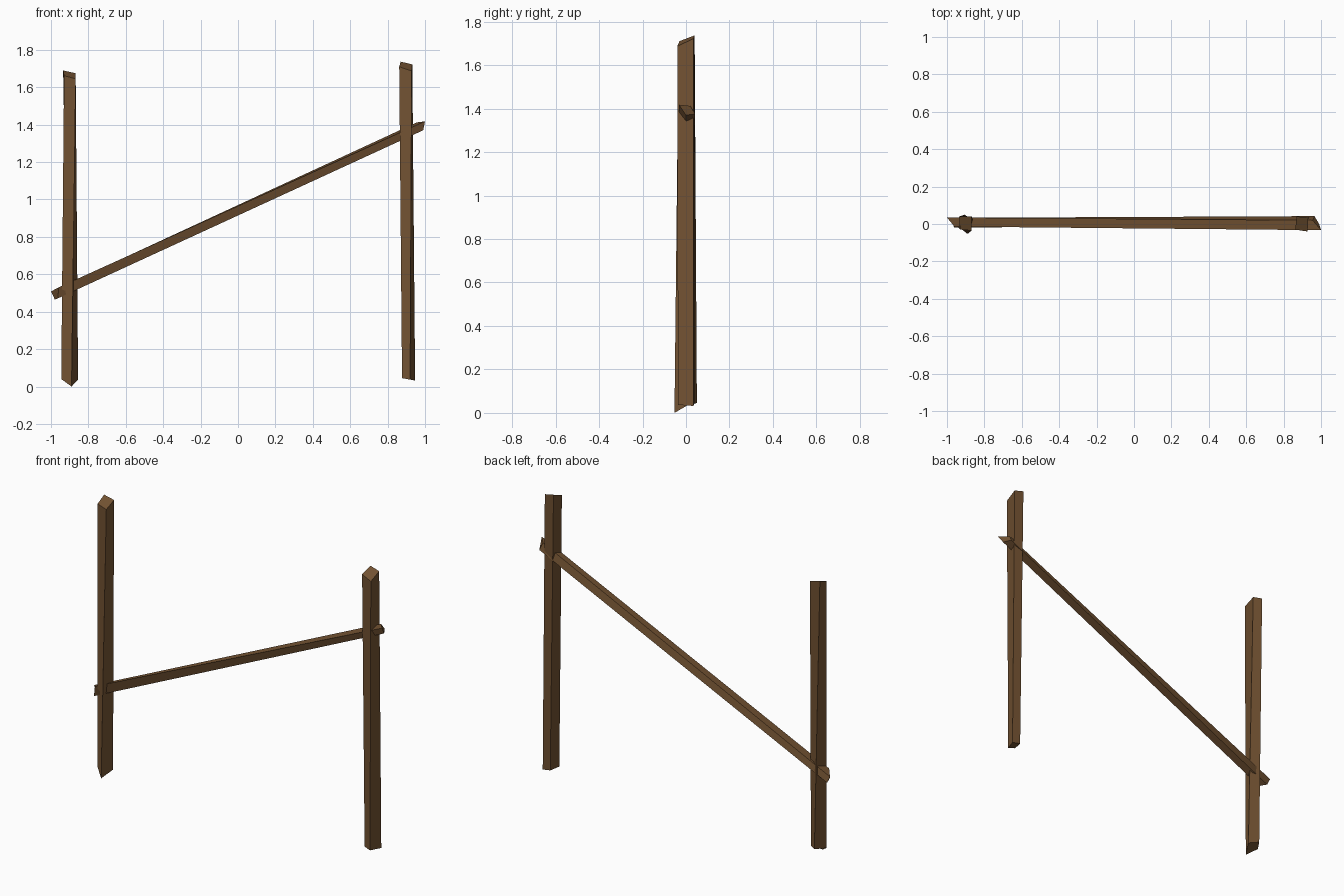
import bpy, bmesh

wood = bpy.data.materials.new("brown_wood")
wood.diffuse_color = (0.17, 0.085, 0.032, 1)


def beam(name, start, end):
    """Rough four-sided timber lofted between two skewed end quads."""
    bm = bmesh.new()
    a = [bm.verts.new(p) for p in start]
    b = [bm.verts.new(p) for p in end]
    bm.faces.new(a)
    bm.faces.new(b[::-1])
    for i in range(4):
        j = (i + 1) % 4
        bm.faces.new((a[i], b[i], b[j], a[j]))
    bmesh.ops.recalc_face_normals(bm, faces=bm.faces)
    mesh = bpy.data.meshes.new(name)
    bm.to_mesh(mesh)
    bm.free()
    mesh.materials.append(wood)
    obj = bpy.data.objects.new(name, mesh)
    bpy.context.collection.objects.link(obj)


# Left post: twists from a diamond foot to a square top
beam("left_post",
     [(-0.945, -0.01, 0.04), (-0.89, -0.053, 0.0), (-0.855, 0.012, 0.038), (-0.905, 0.05, 0.045)],
     [(-0.93, -0.03, 1.662), (-0.868, -0.035, 1.645), (-0.868, 0.04, 1.675), (-0.935, 0.04, 1.69)])

# Right post: slightly taller, top slopes forward
beam("right_post",
     [(0.877, -0.027, 0.045), (0.92, -0.037, 0.037), (0.947, 0.034, 0.032), (0.893, 0.038, 0.042)],
     [(0.862, -0.03, 1.71), (0.928, -0.04, 1.687), (0.932, 0.035, 1.722), (0.87, 0.04, 1.737)])

# Slanted rail: passes through both posts with oblique cut ends
beam("slanted_rail",
     [(-0.96, -0.014, 0.53), (-0.962, -0.02, 0.472), (-0.979, 0.033, 0.465), (-1.0, 0.035, 0.508)],
     [(1.0, -0.033, 1.418), (0.99, 0.0, 1.37), (0.965, 0.042, 1.375), (0.955, 0.02, 1.412)])
